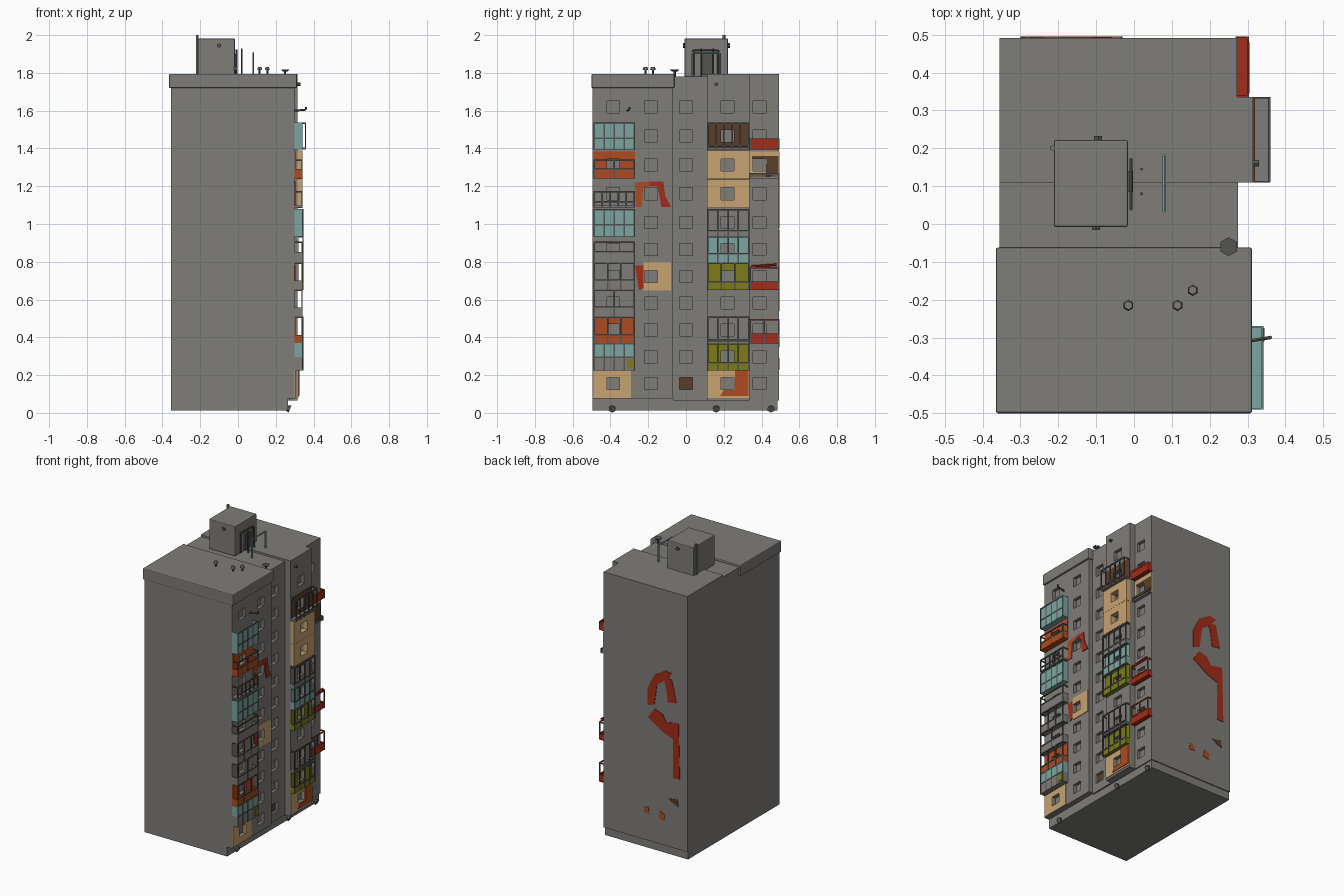
import bpy, bmesh
from mathutils import Vector, Matrix

if "Cube" in bpy.data.objects:
    bpy.data.objects.remove(bpy.data.objects["Cube"], do_unlink=True)

COLOURS = {
    "concrete": (.21, .205, .19), "dark_metal": (.09, .09, .085),
    "teal": (.2, .38, .36), "beige": (.58, .37, .17),
    "orange": (.42, .07, .015), "red": (.36, .025, .01),
    "olive": (.2, .2, .01), "brown": (.1, .05, .025),
}
MATS = {}
for name, rgb in COLOURS.items():
    m = bpy.data.materials.new(name)
    m.use_nodes = True
    m.diffuse_color = (*rgb, 1)
    bsdf = m.node_tree.nodes["Principled BSDF"]
    bsdf.inputs["Base Color"].default_value = (*rgb, 1)
    bsdf.inputs["Roughness"].default_value = .8
    MATS[name] = m


class Part:
    """Collects boxes, rods and plates into one named mesh object."""

    def __init__(self, name):
        self.name, self.bm, self.slots = name, bmesh.new(), []

    def paint(self, faces, mat):
        if mat not in self.slots:
            self.slots.append(mat)
        for f in faces:
            f.material_index = self.slots.index(mat)

    def box(self, x, y, z, mat="concrete"):
        mid = Vector([(a + b) / 2 for a, b in (x, y, z)])
        size = Matrix.Diagonal([b - a for a, b in (x, y, z)] + [1])
        r = bmesh.ops.create_cube(self.bm, size=1, matrix=Matrix.Translation(mid) @ size)
        self.paint({f for v in r["verts"] for f in v.link_faces}, mat)

    def rod(self, p, q, r, mat="dark_metal", r2=None, sides=6):
        p, q = Vector(p), Vector(q)
        turn = (q - p).to_track_quat("Z", "Y").to_matrix().to_4x4()
        c = bmesh.ops.create_cone(self.bm, cap_ends=True, segments=sides, radius1=r,
                                  radius2=r if r2 is None else r2, depth=(q - p).length,
                                  matrix=Matrix.Translation((p + q) / 2) @ turn)
        self.paint({f for v in c["verts"] for f in v.link_faces}, mat)

    def pipe(self, pts, r, mat="dark_metal"):
        for p, q in zip(pts, pts[1:]):
            self.rod(p, q, r, mat)

    def plate(self, pts, push, mat):
        face = self.bm.faces.new([self.bm.verts.new(p) for p in pts])
        ext = bmesh.ops.extrude_face_region(self.bm, geom=[face])["geom"]
        verts = [g for g in ext if isinstance(g, bmesh.types.BMVert)]
        bmesh.ops.translate(self.bm, verts=verts, vec=push)
        self.paint({f for v in verts for f in v.link_faces} | {face}, mat)

    def holed(self, x, y, z, hole_y, hole_z, mat):
        """Wall panel with a window opening."""
        self.box(x, (y[0], hole_y[0]), z, mat)
        self.box(x, (hole_y[1], y[1]), z, mat)
        self.box(x, hole_y, (z[0], hole_z[0]), mat)
        self.box(x, hole_y, (hole_z[1], z[1]), mat)

    def done(self, bevel=0):
        bmesh.ops.recalc_face_normals(self.bm, faces=self.bm.faces)
        me = bpy.data.meshes.new(self.name)
        self.bm.to_mesh(me)
        self.bm.free()
        for s in self.slots:
            me.materials.append(MATS[s])
        ob = bpy.data.objects.new(self.name, me)
        bpy.context.collection.objects.link(ob)
        if bevel:
            mod = ob.modifiers.new("edges", "BEVEL")
            mod.width, mod.segments = bevel, 2
        return ob


# Bays of the window facade: y range, window y, facade x
BAYS = [((-.49, -.27), -.385, .3), ((-.27, -.075), -.185, .3), ((-.075, .11), 0, .275),
        ((.11, .335), .22, .315), ((.335, .495), .39, .272)]
FLOORS = range(11)


def floor_z(i):
    return .155 + .142 * i + .011 * max(0, i - 6)


# Window cutters
cutter = Part("window_cutter")
for _, wy, x in BAYS:
    for i in FLOORS:
        cutter.box((x - .022, x + .05), (wy - .034, wy + .034),
                   (floor_z(i) - .032, floor_z(i) + .032))
cutter = cutter.done()
cutter.hide_render = True

# Building blocks with recessed windows
BLOCKS = {
    "front_block": ((-.355, .3), (-.495, -.07), (.075, 1.75)),
    "middle_block": ((-.355, .275), (-.07, .11), (.065, 1.78)),
    "balcony_bay": ((-.355, .315), (.11, .335), (.065, 1.793)),
    "rear_block": ((-.355, .272), (.335, .492), (.065, 1.793)),
}
for name, (x, y, z) in BLOCKS.items():
    p = Part(name)
    p.box(x, y, z)
    ob = p.done()
    mod = ob.modifiers.new("windows", "BOOLEAN")
    mod.object, mod.operation, mod.solver = cutter, "DIFFERENCE", "EXACT"
    bpy.context.view_layer.objects.active = ob
    bpy.ops.object.modifier_apply(modifier=mod.name)
bpy.data.objects.remove(cutter, do_unlink=True)

p = Part("plinth")
p.box((-.355, .265), (-.495, .485), (.012, .08))
p.done()
p = Part("front_roof_cap")
p.box((-.365, .312), (-.5, -.062), (1.72, 1.795))
p.done(.006)
p = Part("ground_floor_window_pane")
p.box((.253, .258), (-.034, .034), (floor_z(0) - .032, floor_z(0) + .032), "brown")
p.done()


def balcony(bay, i, wall=None, panel=None, height=.05, glass=None, bars=4, top=1, depth=.04):
    (y0, y1), wy, x = BAYS[bay]
    z, t = floor_z(i), .004
    lo, out = z - .072, x + depth
    hi = lo + .144 * top
    p = Part(f"balcony_{bay}_{i}")
    p.box((x - t, out), (y0, y1), (lo, lo + .01), panel or "concrete")
    if wall:
        p.holed((x - t, x + t), (y0, y1), (lo, z + .072), (wy - .034, wy + .034),
                (z - .032, z + .032), wall)
    # Parapet and glazing wrap round three sides
    for mat, a, b in ((panel, lo, lo + height), (glass, lo + height, hi)):
        if mat:
            p.box((out - t, out), (y0, y1), (a, b), mat)
            for y in (y0, y1 - t):
                p.box((x, out), (y, y + t), (a, b), mat)
    # Frame bars
    for k in range(bars + 1):
        y = y0 + t + (y1 - y0 - 2 * t) * k / bars
        p.box((out - t, out + t / 2), (y - t, y + t), (lo, hi), "dark_metal")
    rail = "red" if panel == "red" else "dark_metal"
    for h in (lo + height, hi - t):
        p.box((out - t, out + t / 2), (y0, y1), (h - t, h + t), rail)
    for y in (y0, y1 - t):
        p.box((x, out), (y, y + t), (hi - 2 * t, hi), rail)
    p.done()


balcony(0, 1, panel="concrete", height=.07, glass="teal")
balcony(0, 2, "orange", "orange", .045, bars=3)
balcony(0, 3, panel="concrete", bars=2)
balcony(0, 4, panel="concrete", bars=3)
balcony(0, 5, panel="concrete", height=.06, bars=1, top=.8)
balcony(0, 6, panel="teal", height=.06, glass="teal")
balcony(0, 7, bars=5, top=.6, height=.03)
balcony(0, 8, "orange", "orange", top=.7, bars=2)
balcony(0, 9, panel="teal", height=.06, glass="teal")
balcony(3, 1, "olive", "olive", .04, depth=.03)
balcony(3, 2, depth=.03, height=.02)
balcony(3, 4, "olive", "olive", .04, bars=3, depth=.03)
balcony(3, 5, "teal", "teal", depth=.03)
balcony(3, 6, panel="concrete", height=.03, depth=.03)
balcony(3, 9, "brown", bars=5, height=.02, depth=.043)
balcony(4, 2, panel="red", bars=2, top=.9, depth=.03)
balcony(4, 4, panel="red", height=.04, bars=1, top=.85, depth=.03)
balcony(4, 8, "beige", bars=1, top=.2, height=.02, depth=.02)
balcony(4, 9, panel="red", bars=1, top=.4, depth=.03)

# Painted wall panels with window openings
for name, bay, i, ys, thick in (("ground_left", 0, 0, (-.49, -.29), .004),
                                ("middle", 1, 4, (-.225, -.08), .004),
                                ("ground_right", 3, 0, (.11, .335), .004),
                                ("upper_lower", 3, 7, (.11, .335), .027),
                                ("upper_upper", 3, 8, (.11, .335), .027)):
    _, wy, x = BAYS[bay]
    z = floor_z(i)
    p = Part(name + "_beige_panel")
    p.holed((x - .004, x + thick), ys, (z - .076, z + .076), (wy - .034, wy + .034),
            (z - .032, z + .032), "beige")
    p.done()

# Paint patches on the window facade (y, z outlines)
PATCHES = [
    ("orange", .3, [(-.27, 1.22), (-.19, 1.225), (-.19, 1.2), (-.225, 1.195), (-.235, 1.09), (-.265, 1.09)]),
    ("red", .3, [(-.19, 1.225), (-.12, 1.225), (-.11, 1.15), (-.08, 1.09), (-.13, 1.09), (-.15, 1.2), (-.19, 1.2)]),
    ("red", .3, [(-.27, .78), (-.225, .78), (-.225, .66), (-.25, .65)]),
    ("orange", .32, [(.26, .09), (.33, .09), (.33, .225), (.26, .225)]),
    ("orange", .32, [(.18, .09), (.26, .09), (.26, .12), (.2, .12)]),
    ("olive", .34, [(-.31, .235), (-.275, .235), (-.275, .285), (-.31, .285)]),
    ("brown", .272, [(.42, 1.24), (.49, 1.27), (.49, 1.36), (.35, 1.36), (.35, 1.345), (.43, 1.345)]),
]
for k, (mat, x, outline) in enumerate(PATCHES):
    p = Part(f"facade_paint_{k}")
    p.plate([(x, y, z) for y, z in outline], (.005, 0, 0), mat)
    p.done()

# Paint marks on the back wall (x, z outlines)
MARKS = [
    ("red", [(-.06, .98), (-.06, 1.1), (-.11, 1.2), (-.19, 1.25), (-.24, 1.24), (-.2, 1.19), (-.13, 1.14), (-.11, 1.0)]),
    ("red", [(-.18, 1.2), (-.24, 1.2), (-.275, 1.05), (-.21, 1.04), (-.2, 1.12)]),
    ("red", [(-.06, .9), (-.11, .97), (-.17, .95), (-.2, .9), (-.29, .92), (-.3, .54),
             (-.25, .54), (-.25, .8), (-.17, .83)]),
    ("orange", [(-.03, .25), (-.07, .25), (-.065, .29), (-.035, .29)]),
    ("orange", [(-.14, .24), (-.18, .23), (-.19, .27), (-.15, .29)]),
    ("brown", [(-.21, .39), (-.28, .4), (-.29, .35), (-.26, .36)]),
]
for k, (mat, outline) in enumerate(MARKS):
    p = Part(f"back_paint_{k}")
    p.plate([(x, .49, z) for x, z in outline], (0, .005, 0), mat)
    p.done()

# Roof house with doorway frame, lamp and mast
p = Part("roof_house")
p.box((-.212, -.016), (-.008, .222), (1.78, 1.982))
p.done(.005)
p = Part("roof_house_fittings")
p.box((-.02, -.002), (.085, .14), (1.79, 1.9), "dark_metal")
p.pipe([(-.008, .04, 1.79), (-.008, .04, 1.92), (-.008, .17, 1.92), (-.008, .17, 1.79)], .005)
p.rod((-.215, .2, 1.78), (-.215, .2, 2), .008, "concrete")
p.rod((-.1, -.008, 1.945), (-.1, -.016, 1.945), .012)
p.rod((-.095, .222, 1.945), (-.095, .233, 1.945), .012)
for y in (.08, .145):
    p.rod((.02, y, 1.78), (.02, y, 1.93), .004)
p.done()

# Roof railing, vents and dish
p = Part("roof_railing")
p.pipe([(.08, .035, 1.77), (.08, .035, 1.905), (.08, .18, 1.905), (.08, .18, 1.77)], .005, "teal")
p.done()
p = Part("roof_vents")
for x, y in ((-.015, -.215), (.115, -.215), (.155, -.175)):
    p.rod((x, y, 1.79), (x, y, 1.82), .006)
    p.rod((x, y, 1.815), (x, y, 1.83), .015, "concrete", .011)
p.rod((.25, -.06, 1.78), (.25, -.06, 1.81), .006)
p.rod((.25, -.06, 1.808), (.25, -.06, 1.818), .016, "dark_metal", .025)
p.done()

# Small wall fittings: bracket, camera, base lamps and slanted rail
p = Part("wall_fittings")
p.pipe([(.3, -.31, 1.6), (.36, -.3, 1.605), (.36, -.3, 1.62)], .005)
p.rod((.315, .16, 1.74), (.33, .16, 1.74), .01)
p.rod((.3, .345, .775), (.3, .48, .785), .006, "red")
for y in (-.39, .16, .45):
    p.rod((.25, y, .03), (.275, y, .02), .012, "dark_metal", .02)
p.pipe([(.27, -.07, .1), (.27, -.07, 1.7)], .005)
p.done()
